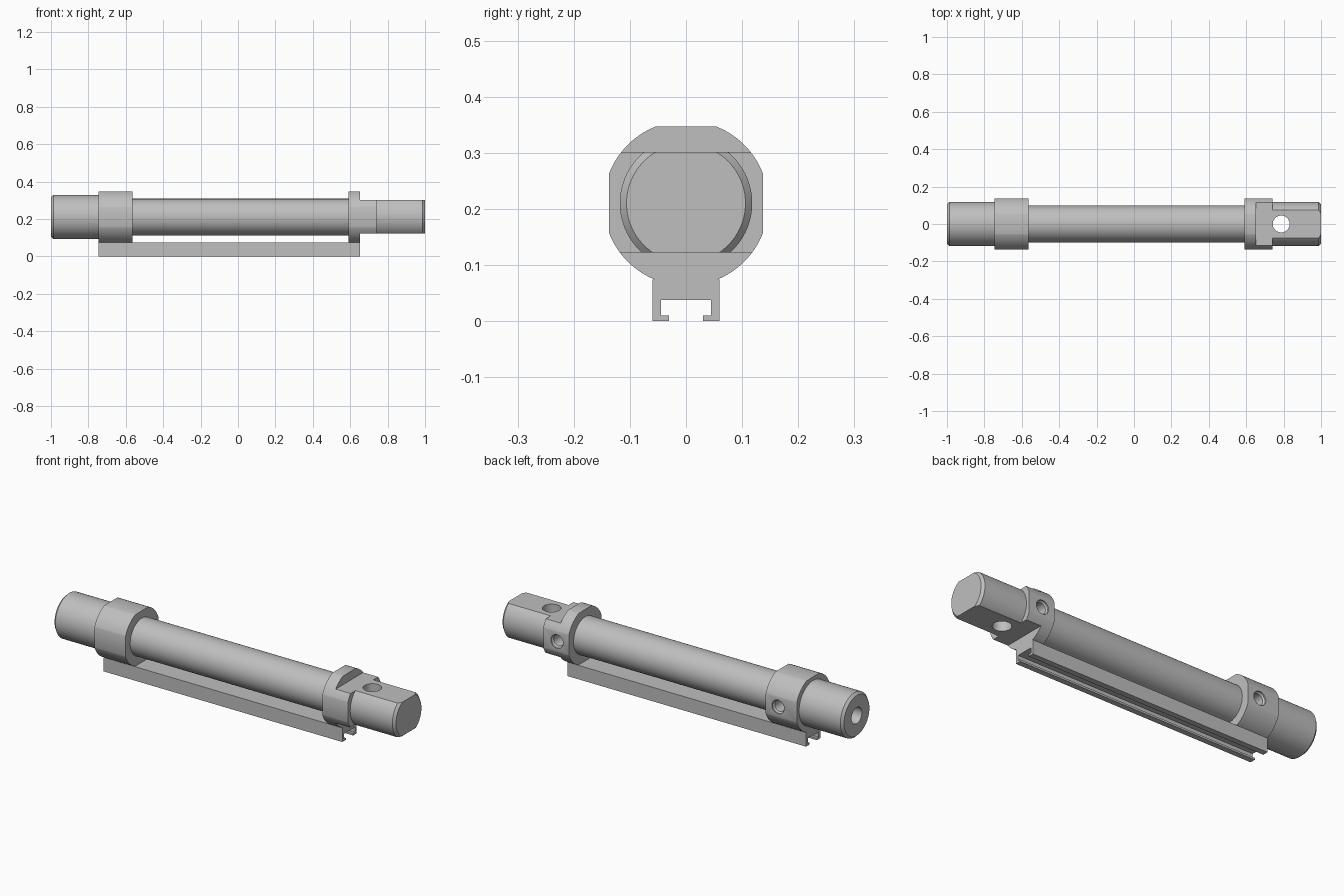
import bpy, bmesh, math
from mathutils import Matrix, Vector

AXIS_Z = 0.21
SEGMENTS = 96

cube = bpy.data.objects.get("Cube")
if cube:
    bpy.data.objects.remove(cube, do_unlink=True)

metal = bpy.data.materials.new("light grey metal")
metal.use_nodes = True
grey = (0.52, 0.52, 0.52, 1)
metal.diffuse_color = grey
metal.node_tree.nodes["Principled BSDF"].inputs["Base Color"].default_value = grey


def make(name, bm):
    bmesh.ops.recalc_face_normals(bm, faces=bm.faces)
    mesh = bpy.data.meshes.new(name)
    bm.to_mesh(mesh)
    bm.free()
    mesh.materials.append(metal)
    obj = bpy.data.objects.new(name, mesh)
    bpy.context.collection.objects.link(obj)
    return obj


def turned(name, profile, origin=(0, 0, AXIS_Z), direction=(1, 0, 0)):
    """Solid of revolution from (distance, radius) pairs along a direction."""
    bm = bmesh.new()
    turn = Vector((0, 0, 1)).rotation_difference(Vector(direction)).to_matrix()
    rings = []
    for d, r in profile:
        ring = []
        for i in range(SEGMENTS):
            a = math.tau * i / SEGMENTS
            p = turn @ Vector((r * math.cos(a), r * math.sin(a), d))
            ring.append(bm.verts.new(p + Vector(origin)))
        rings.append(ring)
    for a, b in zip(rings, rings[1:]):
        for i in range(SEGMENTS):
            j = (i + 1) % SEGMENTS
            bm.faces.new((a[i], a[j], b[j], b[i]))
    bm.faces.new(rings[0])
    bm.faces.new(rings[-1])
    return make(name, bm)


def box(name, low, high):
    bm = bmesh.new()
    low, high = Vector(low), Vector(high)
    bmesh.ops.create_cube(bm, size=1, matrix=Matrix.Translation((low + high) / 2)
                          @ Matrix.Diagonal((*(high - low), 1)))
    return make(name, bm)


def cut(obj, cutter):
    """Subtract the cutter, then throw it away."""
    cutter.hide_render = True
    mod = obj.modifiers.new("cut", "BOOLEAN")
    mod.object, mod.operation, mod.solver = cutter, "DIFFERENCE", "EXACT"
    bpy.context.view_layer.objects.active = obj
    bpy.ops.object.modifier_apply(modifier=mod.name)
    bpy.data.objects.remove(cutter, do_unlink=True)


def collar(name, x0, x1, port_x):
    """Round clamp with flats on top and both sides and a port at the back."""
    obj = turned(name, [(x0, 0.147), (x1, 0.147)])
    flat = 0.137
    cut(obj, box("top_cutter", (x0 - 0.1, -1, AXIS_Z + flat), (x1 + 0.1, 1, 1)))
    for s in (-1, 1):
        ys = sorted((s * flat, s))
        cut(obj, box("side_cutter", (x0 - 0.1, ys[0], -1), (x1 + 0.1, ys[1], 1)))
    cut(obj, turned("port_cutter", [(-0.05, 0.036), (0.007, 0.036), (0.014, 0.029), (0.09, 0.029)],
                    (port_x, flat, AXIS_Z), (0, -1, 0)))
    return obj


def mill_flats(obj):
    """Cut the parallel upper and lower faces of the mounting end."""
    cut(obj, box("upper_cutter", (0.653, -1, 0.301), (1.2, 1, 1)))
    cut(obj, box("lower_cutter", (0.653, -1, -1), (1.2, 1, 0.122)))


# Barrel
barrel = turned("barrel", [(-0.58, 0.098), (0.61, 0.098)])

# Threaded nose with an axial bore
nose = turned("nose", [(-1, 0.106), (-0.987, 0.118), (-0.73, 0.118)])
cut(nose, turned("bore_cutter", [(-1.1, 0.043), (-0.82, 0.043)]))

# Collars
nose_collar = collar("nose_collar", -0.745, -0.563, -0.635)
rear_collar = collar("rear_collar", 0.59, 0.74, 0.66)
mill_flats(rear_collar)

# Flattened mounting end with a vertical pin hole
mount = turned("mounting_end", [(0.71, 0.118), (0.987, 0.118), (1, 0.106)])
mill_flats(mount)
cut(mount, turned("pin_cutter", [(-0.3, 0.045), (0.3, 0.045)], (0.787, 0, AXIS_Z), (0, 0, 1)))

# Sensor rail: slotted channel extruded along the barrel
half = [(0.03, 0), (0.06, 0), (0.06, 0.074)]
inner = [(0.045, 0.038), (0.045, 0.01), (0.03, 0.01)]
outline = half + [(-y, z) for y, z in reversed(half)]
outline += [(-y, z) for y, z in reversed(inner)] + inner
bm = bmesh.new()
face = bm.faces.new([bm.verts.new((-0.745, y, z)) for y, z in outline])
grown = bmesh.ops.extrude_face_region(bm, geom=[face])["geom"]
bmesh.ops.translate(bm, vec=(1.398, 0, 0),
                    verts=[v for v in grown if isinstance(v, bmesh.types.BMVert)])
rail = make("sensor_rail", bm)

# Smooth round walls, crisp edges
bpy.ops.object.select_all(action="DESELECT")
for obj in (barrel, nose, nose_collar, rear_collar, mount, rail):
    obj.select_set(True)
bpy.context.view_layer.objects.active = barrel
bpy.ops.object.shade_smooth_by_angle(angle=math.radians(25))
